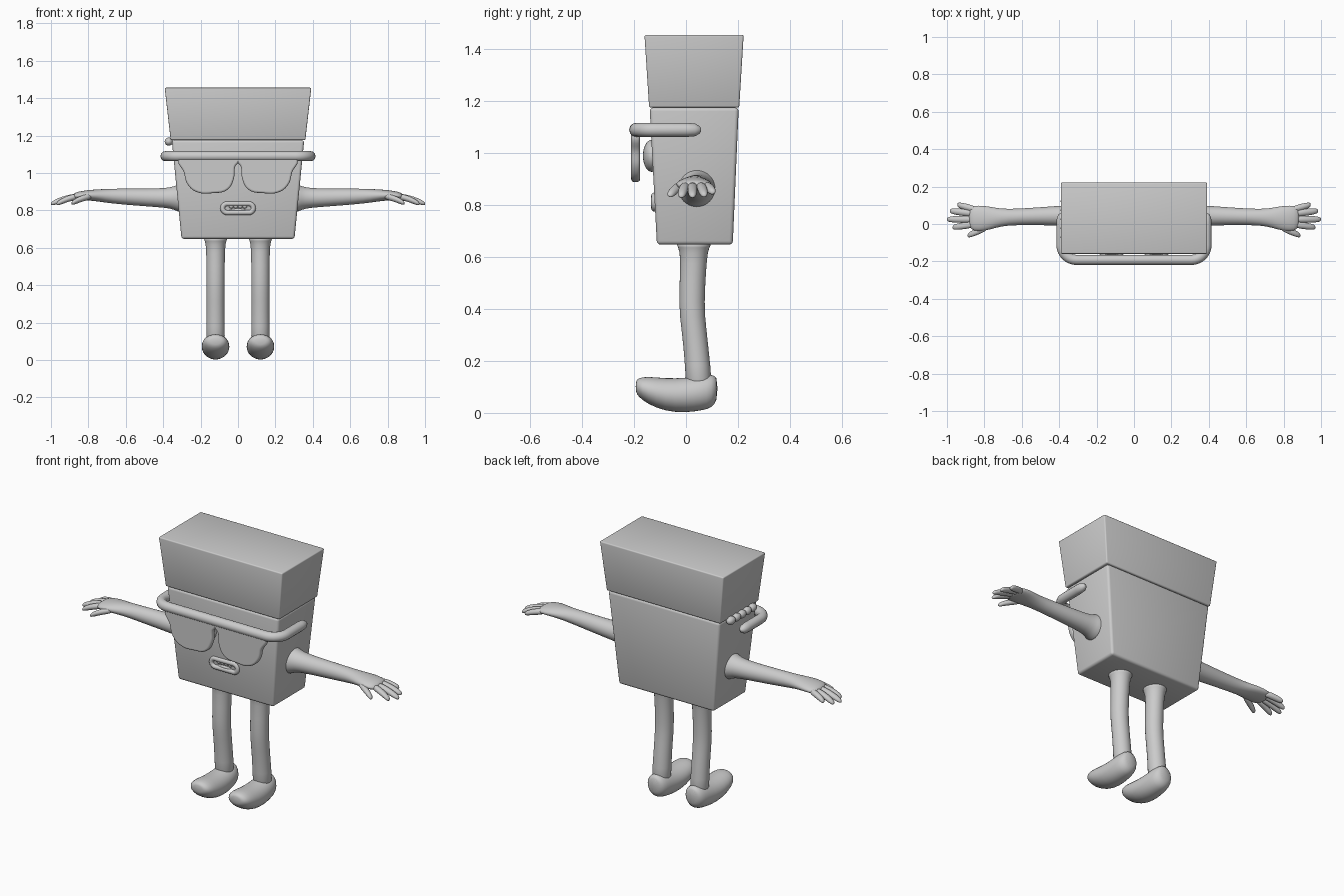
import bpy, bmesh, math
from mathutils import Vector

if "Cube" in bpy.data.objects:
    bpy.data.objects.remove(bpy.data.objects["Cube"])

grey = bpy.data.materials.new("plain grey")
grey.use_nodes = True
GREY = (0.6, 0.6, 0.6, 1)
grey.diffuse_color = GREY
grey.node_tree.nodes["Principled BSDF"].inputs["Base Color"].default_value = GREY


def finish(ob, angle=60):
    """Apply the material and smooth shading."""
    ob.data.materials.clear()
    ob.data.materials.append(grey)
    bpy.ops.object.select_all(action='DESELECT')
    ob.select_set(True)
    bpy.context.view_layer.objects.active = ob
    bpy.ops.object.shade_smooth_by_angle(angle=math.radians(angle))
    return ob


def add_mesh(name, bm):
    bmesh.ops.recalc_face_normals(bm, faces=bm.faces)
    me = bpy.data.meshes.new(name)
    bm.to_mesh(me)
    bm.free()
    ob = bpy.data.objects.new(name, me)
    bpy.context.collection.objects.link(ob)
    return ob


def loft(name, axis, sections, side=1, sides=16):
    """Skin ellipses (x, y, z, r1, r2) lying across an axis; side=-1 mirrors in x."""
    u, v = [(0, 1, 0), (0, 0, 1)] if axis == 'X' else \
           [(1, 0, 0), (0, 0, 1)] if axis == 'Y' else [(1, 0, 0), (0, 1, 0)]
    u, v = Vector(u), Vector(v)
    bm = bmesh.new()
    rings = []
    for x, y, z, r1, r2 in sections:
        ring = []
        for i in range(sides):
            a = math.tau * i / sides
            p = Vector((x, y, z)) + u * r1 * math.cos(a) + v * r2 * math.sin(a)
            p.x *= side
            ring.append(bm.verts.new(p))
        rings.append(ring)
    for a, b in zip(rings, rings[1:]):
        for i in range(sides):
            j = (i + 1) % sides
            bm.faces.new((a[i], a[j], b[j], b[i]))
    bm.faces.new(rings[0])
    bm.faces.new(rings[-1])
    ob = add_mesh(name, bm)
    ob.modifiers.new("smooth", 'SUBSURF').levels = 1
    ob.modifiers["smooth"].render_levels = 1
    return finish(ob, 180)


def tapered_box(name, low, high, bevel):
    """Box between two rectangles given as (half width, front y, back y, z)."""
    bm = bmesh.new()
    rings = [[bm.verts.new(p) for p in ((-w, f, z), (w, f, z), (w, b, z), (-w, b, z))]
             for w, f, b, z in (low, high)]
    for i in range(4):
        j = (i + 1) % 4
        bm.faces.new((rings[0][i], rings[0][j], rings[1][j], rings[1][i]))
    bm.faces.new(rings[0])
    bm.faces.new(rings[1])
    bmesh.ops.bevel(bm, geom=bm.edges[:], offset=bevel, segments=3,
                    profile=0.5, affect='EDGES')
    return finish(add_mesh(name, bm), 40)


def ball(name, loc, size):
    bm = bmesh.new()
    bmesh.ops.create_uvsphere(bm, u_segments=24, v_segments=14, radius=1)
    for vert in bm.verts:
        vert.co = Vector([c * s + l for c, s, l in zip(vert.co, size, loc)])
    return finish(add_mesh(name, bm), 180)


def curve_part(name, points, bevel, cyclic=False, radii=None, extrude=0, y=0):
    """Tube along 3D points, or a filled rounded plate when extrude is given (x, z points)."""
    cu = bpy.data.curves.new(name, 'CURVE')
    cu.dimensions = '2D' if extrude else '3D'
    if extrude:
        cu.fill_mode = 'BOTH'
        cu.extrude = extrude
    cu.bevel_depth, cu.bevel_resolution, cu.use_fill_caps = bevel, 4, True
    sp = cu.splines.new('BEZIER' if extrude else 'POLY')
    pts = sp.bezier_points if extrude else sp.points
    pts.add(len(points) - 1)
    for i, (pt, co) in enumerate(zip(pts, points)):
        if extrude:
            pt.co = (co[0], co[1], 0)
            pt.handle_left_type = pt.handle_right_type = 'AUTO'
        else:
            pt.co = (*co, 1)
            pt.radius = radii[i] if radii else 1
    sp.use_cyclic_u = cyclic
    sp.resolution_u = 6
    ob = bpy.data.objects.new(name, cu)
    bpy.context.collection.objects.link(ob)
    if extrude:
        ob.rotation_euler.x = math.pi / 2
        ob.location.y = y
    bpy.ops.object.select_all(action='DESELECT')
    ob.select_set(True)
    bpy.context.view_layer.objects.active = ob
    bpy.ops.object.convert(target='MESH')
    return finish(bpy.context.view_layer.objects.active, 50)


# Body and lid
tapered_box("body", (0.302, -0.112, 0.18, 0.648), (0.354, -0.14, 0.203, 1.176), 0.014)
tapered_box("lid", (0.36, -0.142, 0.205, 1.176), (0.392, -0.16, 0.222, 1.456), 0.007)

# Glasses frame: a bar wrapped round the front with tapered ends
arc = [(0.308 + 0.08 * math.cos(a), -0.112 - 0.08 * math.sin(a), 1.09)
       for a in [math.pi / 2 * i / 8 for i in range(9)]]
end = [(0.388, y, 1.09) for y in (0.058, 0.052, 0.035, 0.005)]
half = end + arc
taper = [0.2, 0.55, 0.9] + [1] * (len(half) - 3)
curve_part("glasses_frame", half + [(-x, y, z) for x, y, z in reversed(half)],
           0.027, radii=taper + taper[::-1])

# Lenses, eyes
outline = [(0.005, 1.075), (0.025, 1.04), (0.035, 0.965), (0.065, 0.918), (0.13, 0.904),
           (0.215, 0.908), (0.26, 0.945), (0.28, 1.01), (0.305, 1.075), (0.15, 1.085)]
for side, label in ((1, "left"), (-1, "right")):
    curve_part(label + "_lens", [(side * x, z) for x, z in outline], 0.011,
               cyclic=True, extrude=0.006, y=-0.194)
    ball(label + "_eye", (side * 0.12, -0.132, 0.99), (0.075, 0.034, 0.062))

# Mouth: lip ring, tongue and teeth
lip = []
for i in range(32):
    a = math.tau * i / 32
    cx = 0.058 if math.cos(a) > 0 else -0.058
    lip.append((cx + 0.024 * math.cos(a), -0.121, 0.812 + 0.024 * math.sin(a)))
curve_part("lips", lip, 0.013, cyclic=True)
ball("tongue", (0, -0.118, 0.8), (0.045, 0.01, 0.01))
for i in range(4):
    ball("tooth_%d" % (i + 1), (-0.036 + 0.024 * i, -0.12, 0.823), (0.013, 0.01, 0.012))

# Row of beads tucked on the right side
for i in range(5):
    ball("bead_%d" % (i + 1), (-0.37, -0.07 + 0.048 * i, 1.168), (0.022, 0.03, 0.022))

# Limbs
arm = [(0.29, 0.04, 0.865, 0.085, 0.085), (0.325, 0.042, 0.866, 0.072, 0.072),
       (0.355, 0.043, 0.867, 0.058, 0.058), (0.42, 0.044, 0.867, 0.053, 0.051),
       (0.56, 0.04, 0.872, 0.046, 0.046), (0.68, 0.036, 0.877, 0.044, 0.04),
       (0.74, 0.033, 0.88, 0.054, 0.034), (0.8, 0.03, 0.882, 0.07, 0.028),
       (0.86, 0.03, 0.878, 0.07, 0.023), (0.885, 0.035, 0.874, 0.05, 0.014)]
leg = [(0.12, 0.03, 0.66, 0.075, 0.08), (0.12, 0.03, 0.64, 0.058, 0.06),
       (0.12, 0.03, 0.6, 0.05, 0.051), (0.12, 0.02, 0.41, 0.05, 0.05),
       (0.12, 0.03, 0.33, 0.049, 0.049), (0.12, 0.047, 0.17, 0.049, 0.049),
       (0.12, 0.05, 0.08, 0.055, 0.055)]
foot = [(0.12, -0.194, 0.102, 0.03, 0.02), (0.12, -0.185, 0.099, 0.055, 0.036),
        (0.12, -0.15, 0.088, 0.073, 0.054), (0.12, -0.08, 0.069, 0.077, 0.065),
        (0.12, 0, 0.067, 0.073, 0.068), (0.12, 0.06, 0.078, 0.067, 0.07),
        (0.12, 0.1, 0.083, 0.058, 0.066), (0.12, 0.122, 0.095, 0.035, 0.045)]
# finger name: root x, root y, tip x, tip y, tip z
fingers = {"index": (0.84, 0.075, 0.945, 0.103, 0.85), "middle": (0.85, 0.055, 0.985, 0.07, 0.838),
           "ring": (0.85, 0.025, 1.0, 0.025, 0.835), "little": (0.85, 0, 0.97, -0.018, 0.835),
           "thumb": (0.78, -0.015, 0.89, -0.062, 0.838)}
for side, label in ((1, "left"), (-1, "right")):
    loft(label + "_arm", 'X', arm, side)
    loft(label + "_leg", 'Z', leg, side)
    loft(label + "_foot", 'Y', foot, side)
    for name, (x0, y0, x1, y1, z1) in fingers.items():
        path = []
        for t, r in ((0, 0.016), (0.3, 0.02), (0.65, 0.019), (0.9, 0.016), (0.98, 0.01), (1, 0.004)):
            z = 0.876 + (z1 - 0.876) * t ** 1.6
            path.append((x0 + (x1 - x0) * t, y0 + (y1 - y0) * t, z, r, r * 0.9))
        loft("%s_%s_finger" % (label, name), 'X', path, side, 12)
